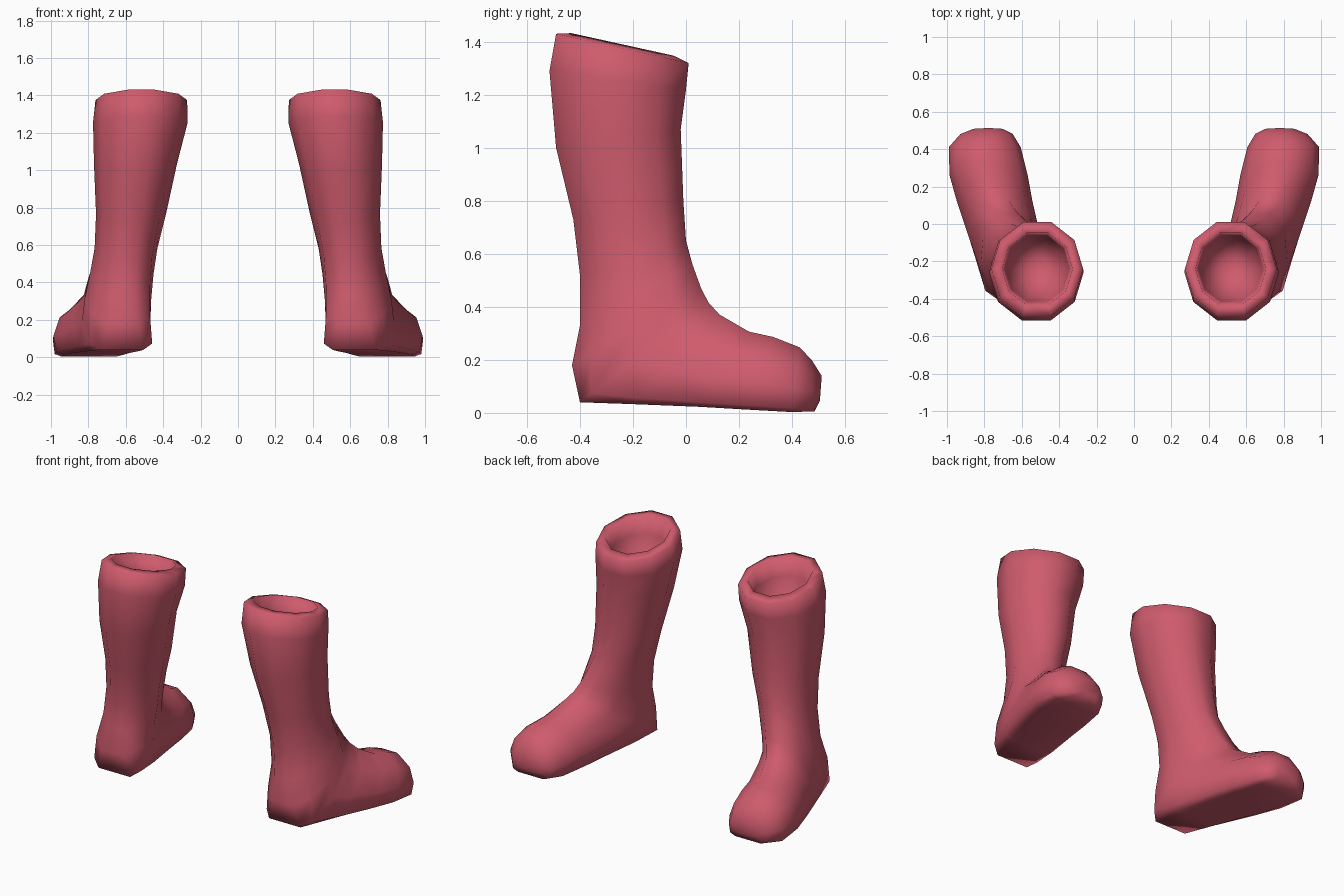
import bpy, bmesh, math
from mathutils import Vector

cube = bpy.data.objects.get("Cube")
if cube:
    bpy.data.objects.remove(cube, do_unlink=True)

red = bpy.data.materials.new("rubber red")
red.use_nodes = True
colour = (0.62, 0.105, 0.153, 1)
red.diffuse_color = colour
red.node_tree.nodes["Principled BSDF"].inputs["Base Color"].default_value = colour

SIDES = 10
# Each section: instep point (x, y, z), heel/sole point (x, y, z), half width, flat sole amount
SECTIONS = [
    ((.517, .01, 1.32), (.517, -.49, 1.43), .245, 0),
    ((.522, 0, 1.22), (.522, -.515, 1.29), .253, 0),
    ((.548, -.02, 1.07), (.548, -.49, 1.0), .222, 0),
    ((.572, -.01, .8), (.572, -.425, .73), .187, 0),
    ((.605, 0, .65), (.592, -.4, .52), .168, 0),
    ((.64, .025, .56), (.605, -.4, .33), .17, .08),
    ((.675, .06, .47), (.615, -.43, .18), .178, .3),
    ((.7, .09, .42), (.62, -.4, .04), .183, .6),
    ((.73, .13, .375), (.665, -.2, .033), .192, .7),
    ((.77, .24, .31), (.73, .05, .023), .202, .75),
    ((.79, .33, .29), (.77, .22, .013), .209, .75),
    ((.798, .43, .25), (.798, .4, .003), .192, .75),
    ((.785, .475, .2), (.79, .485, .006), .14, .65),
    ((.78, .512, .14), (.78, .505, .045), .08, .4),
]


def ring(bm, top, bottom, width, flat):
    """Ten-sided section, its lower half squared off towards the sole."""
    top, bottom = Vector(top), Vector(bottom)
    centre, half = (top + bottom) / 2, (top - bottom) / 2
    verts = []
    for i in range(SIDES):
        t = (i + .5) * math.tau / SIDES
        c, s = math.cos(t) / math.cos(math.pi / SIDES), math.sin(t)
        if c < -.01:
            c = -abs(c) ** (1 - flat)
            s = math.copysign(abs(s) ** (1 - flat), s)
        else:
            c -= .35 * flat * s * s
        verts.append(bm.verts.new(centre + half * c + Vector((width * s, 0, 0))))
    return verts


def inner_ring(bm, rim, scale, drop):
    """Copy of the rim, shrunk about its centre and lowered."""
    centre = sum((v.co for v in rim), Vector()) / SIDES
    return [bm.verts.new(centre + (v.co - centre) * scale - Vector((0, 0, drop)))
            for v in rim]


def build_boot(name, mirror):
    bm = bmesh.new()
    outside = [ring(bm, *section) for section in SECTIONS]
    rim = outside[0]
    # Opening: raised lip, then a rounded hollow
    hollow = [inner_ring(bm, rim, s, d)
              for s, d in ((.25, .27), (.52, .21), (.7, .1), (.77, -.015))]
    rings = hollow + outside
    for a, b in zip(rings, rings[1:]):
        for i in range(SIDES):
            j = (i + 1) % SIDES
            bm.faces.new((a[i], a[j], b[j], b[i]))
    bm.faces.new(rings[0])
    bm.faces.new(rings[-1])
    for v in bm.verts:
        v.co.x *= mirror
    bmesh.ops.recalc_face_normals(bm, faces=bm.faces)
    for face in bm.faces:
        face.smooth = True
    mesh = bpy.data.meshes.new(name)
    bm.to_mesh(mesh)
    bm.free()
    mesh.materials.append(red)
    boot = bpy.data.objects.new(name, mesh)
    bpy.context.collection.objects.link(boot)


build_boot("left_boot", 1)
build_boot("right_boot", -1)
